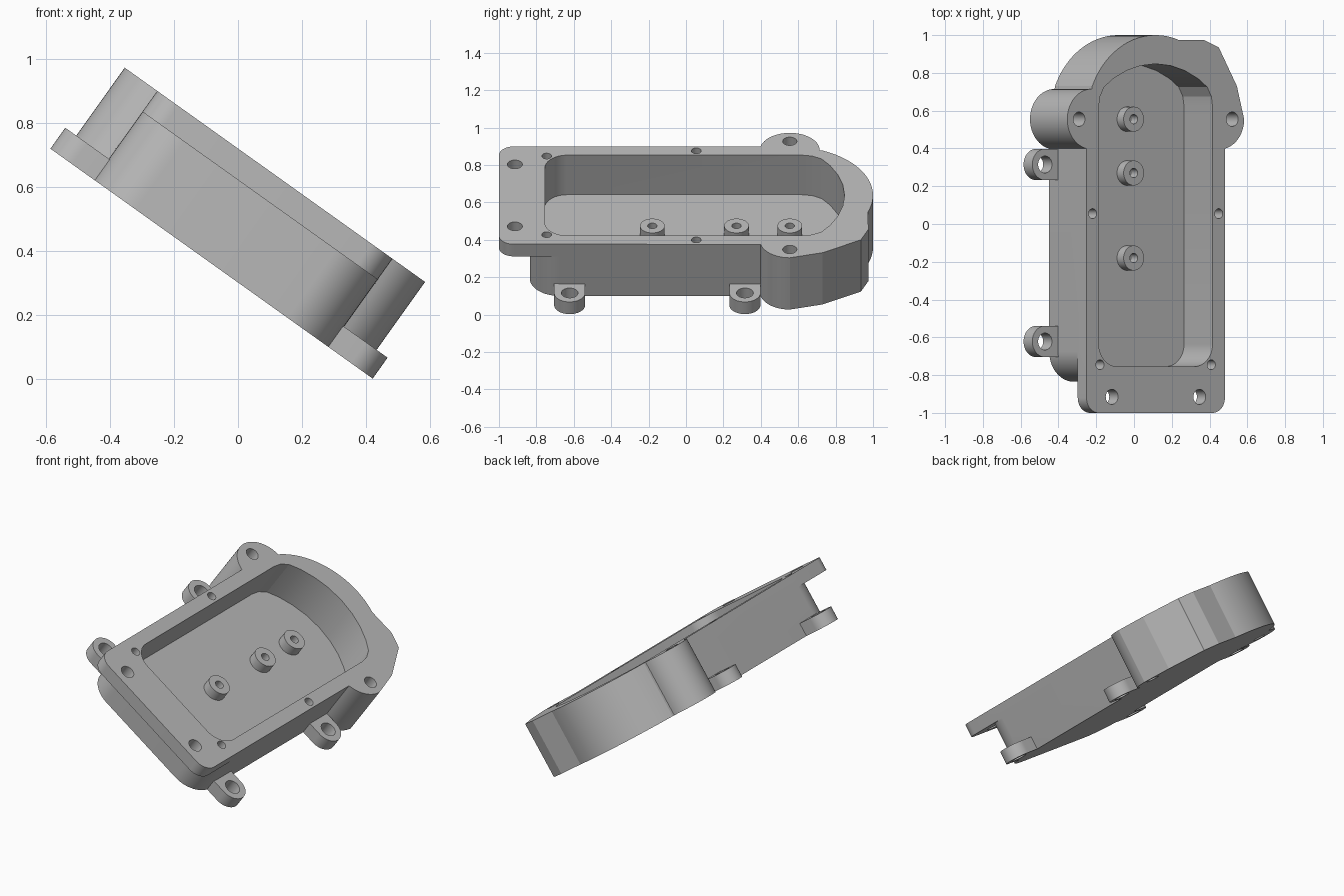
import bpy, bmesh
from math import radians, cos, sin
from mathutils import Matrix

if "Cube" in bpy.data.objects:
    bpy.data.objects.remove(bpy.data.objects["Cube"], do_unlink=True)

grey = bpy.data.materials.new("cast grey")
grey.use_nodes = True
colour = (0.48, 0.48, 0.48, 1)
grey.diffuse_color = colour
grey.node_tree.nodes["Principled BSDF"].inputs["Base Color"].default_value = colour

DEPTH, SHEET = 0.34, 0.08
TILT = Matrix.Translation((-0.0825, 0, 0.361)) @ Matrix.Rotation(radians(35.5), 4, 'Y')


def arc(cx, cy, r, a0, a1, n=14):
    angles = [radians(a0 + (a1 - a0) * i / n) for i in range(n + 1)]
    return [(cx + r * cos(a), cy + r * sin(a)) for a in angles]


def circle(cx, cy, r):
    return arc(cx, cy, r, 0, 360, 40)[:-1]


def prisms(name, parts):
    """One object from (outline, bottom, top) solids."""
    bm = bmesh.new()
    for outline, low, high in parts:
        base = bm.faces.new([bm.verts.new((x, y, low)) for x, y in outline])
        grown = bmesh.ops.extrude_face_region(bm, geom=[base])["geom"]
        tops = [g for g in grown if isinstance(g, bmesh.types.BMVert)]
        bmesh.ops.translate(bm, verts=tops, vec=(0, 0, high - low))
    bmesh.ops.recalc_face_normals(bm, faces=bm.faces)
    mesh = bpy.data.meshes.new(name)
    bm.to_mesh(mesh)
    bm.free()
    mesh.materials.append(grey)
    obj = bpy.data.objects.new(name, mesh)
    bpy.context.collection.objects.link(obj)
    return obj


def combine(obj, other, operation):
    bpy.context.view_layer.objects.active = obj
    mod = obj.modifiers.new("combine", 'BOOLEAN')
    mod.operation, mod.solver, mod.object = operation, 'EXACT', other
    bpy.ops.object.modifier_apply(modifier=mod.name)
    bpy.data.objects.remove(other, do_unlink=True)


def finish(obj):
    obj.data.transform(TILT)
    bpy.ops.object.select_all(action='DESELECT')
    obj.select_set(True)
    bpy.context.view_layer.objects.active = obj
    bpy.ops.object.shade_smooth_by_angle(angle=radians(13))


# Housing: rounded foot, angular right ear, round head, round left ear
outline = (arc(0.29, -0.675, 0.16, -90, 0)
           + arc(0.415, 0.555, 0.16, -77, 0)
           + [(0.528, 0.73), (0.41, 0.935), (0.313, 0.975)]
           + arc(0, 0.55, 0.45, 70, 156.5, 24)
           + arc(-0.415, 0.555, 0.16, 90, 257, 26)
           + arc(-0.29, -0.675, 0.16, 180, 270))
housing = prisms("housing", [(outline, 0, DEPTH)])

# Flange overhanging the foot
flange = (arc(0.37, -0.92, 0.08, -90, 0) + [(0.45, -0.3), (-0.45, -0.3)]
          + arc(-0.37, -0.92, 0.08, 180, 270))
combine(housing, prisms("flange", [(flange, DEPTH - SHEET, DEPTH)]), 'UNION')

# Pocket with a bowed head end
bow = [(0.37, 0.62), (0.362, 0.675), (0.335, 0.725), (0.275, 0.77),
       (0.19, 0.812), (0.1, 0.838)]
pocket = (arc(0.25, -0.635, 0.12, -90, 0) + bow + [(0, 0.848)]
          + [(-x, y) for x, y in reversed(bow)]
          + arc(-0.25, -0.635, 0.12, 180, 270))
combine(housing, prisms("pocket_cutter", [(pocket, SHEET, 0.5)]), 'DIFFERENCE')

# Screw holes: ears, flange, and small rim holes
holes = []
for side in (-1, 1):
    holes += [(circle(side * 0.498, 0.555, 0.038), -0.1, 0.5),
              (circle(side * 0.285, -0.915, 0.04), 0.1, 0.5),
              (circle(side * 0.41, 0.055, 0.026), 0.14, 0.5),
              (circle(side * 0.362, -0.745, 0.026), 0.14, 0.5)]
combine(housing, prisms("hole_cutter", holes), 'DIFFERENCE')
finish(housing)

# Mounting lugs on both sides
for side, label in ((-1, "right"), (1, "left")):
    for y, place in ((0.315, "rear"), (-0.622, "front")):
        r = 0.083
        shape = arc(0.534, y, r, -90, 90, 24) + [(0.44, y + r), (0.44, y - r)]
        shape = [(side * px, py) for px, py in shape]
        lug = prisms(f"{label}_{place}_lug", [(shape, 0, SHEET)])
        hole = prisms("lug_cutter", [(circle(side * 0.534, y, 0.045), -0.1, 0.2)])
        combine(lug, hole, 'DIFFERENCE')
        finish(lug)

# Hollow bosses on the pocket floor
for i, y in enumerate((0.555, 0.27, -0.18)):
    boss = prisms(f"boss_{i + 1}", [(circle(0, y, 0.066), SHEET - 0.01, SHEET + 0.06)])
    bore = prisms("bore_cutter", [(circle(0, y, 0.025), SHEET, 0.3)])
    combine(boss, bore, 'DIFFERENCE')
    finish(boss)
